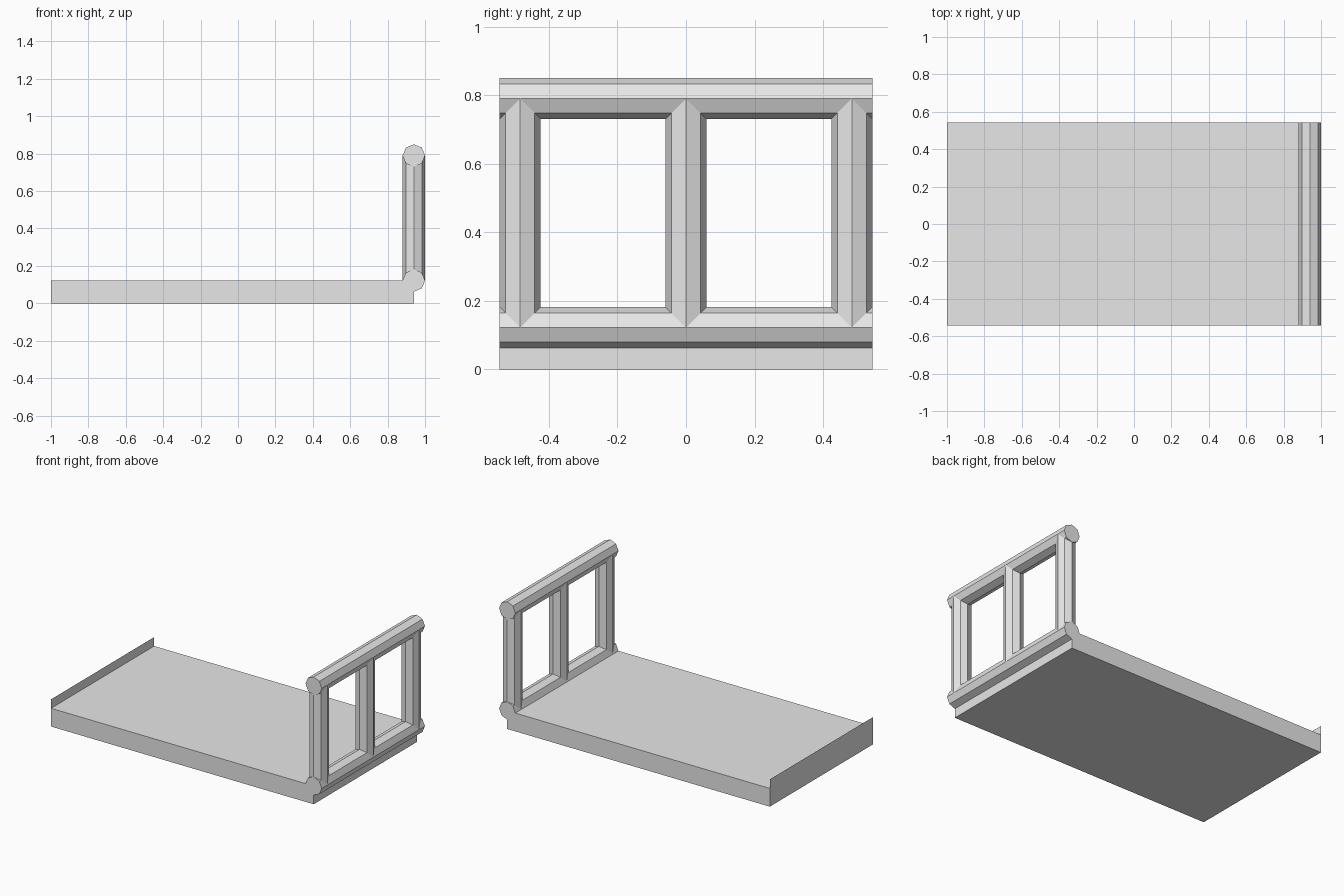
import bpy, bmesh, math

if "Cube" in bpy.data.objects:
    bpy.data.objects.remove(bpy.data.objects["Cube"])

R = 0.06                    # tube radius
HALF = 0.544                # half depth of the model
RAIL_X, LOW_Z, TOP_Z = 0.94, 0.122, 0.79

grey = bpy.data.materials.new("plain grey")
grey.diffuse_color = (0.8, 0.8, 0.8, 1)
grey.use_nodes = True
grey.node_tree.nodes["Principled BSDF"].inputs["Base Color"].default_value = grey.diffuse_color


def finish(name, bm):
    bmesh.ops.recalc_face_normals(bm, faces=bm.faces)
    mesh = bpy.data.meshes.new(name)
    bm.to_mesh(mesh)
    bm.free()
    mesh.materials.append(grey)
    obj = bpy.data.objects.new(name, mesh)
    bpy.context.collection.objects.link(obj)
    return obj


def tube(name, length, location, rotation=(0, 0, 0)):
    # eight-sided bar with its corners on the main axes
    bm = bmesh.new()
    ring = [bm.verts.new((R * math.cos(i * math.pi / 4), R * math.sin(i * math.pi / 4), -length / 2))
            for i in range(8)]
    face = bm.faces.new(ring)
    ext = bmesh.ops.extrude_face_region(bm, geom=[face], use_keep_orig=True)
    top = [v for v in ext["geom"] if isinstance(v, bmesh.types.BMVert)]
    bmesh.ops.translate(bm, verts=top, vec=(0, 0, length))
    obj = finish(name, bm)
    obj.location, obj.rotation_euler = location, rotation


# floor slab
bm = bmesh.new()
bmesh.ops.create_cube(bm, size=1)
for v in bm.verts:
    v.co = (RAIL_X if v.co.x > 0 else -1, HALF * 2 * v.co.y, LOW_Z if v.co.z > 0 else 0)
finish("floor_slab", bm)

# thin upright lip along the far edge of the floor
bm = bmesh.new()
bm.faces.new([bm.verts.new((-1, y, z)) for y, z in
              ((HALF, LOW_Z), (-HALF, LOW_Z), (-HALF, LOW_Z + R), (HALF, LOW_Z + R))])
finish("end_lip", bm)

# horizontal rails
for name, z in (("bottom_rail", LOW_Z), ("top_rail", TOP_Z)):
    tube(name, HALF * 2, (RAIL_X, 0, z), (math.pi / 2, 0, 0))

# upright posts between the rail centres
for name, y in (("front_post", R - HALF), ("middle_post", 0), ("back_post", HALF - R)):
    tube(name, TOP_Z - LOW_Z, (RAIL_X, y, (TOP_Z + LOW_Z) / 2))
